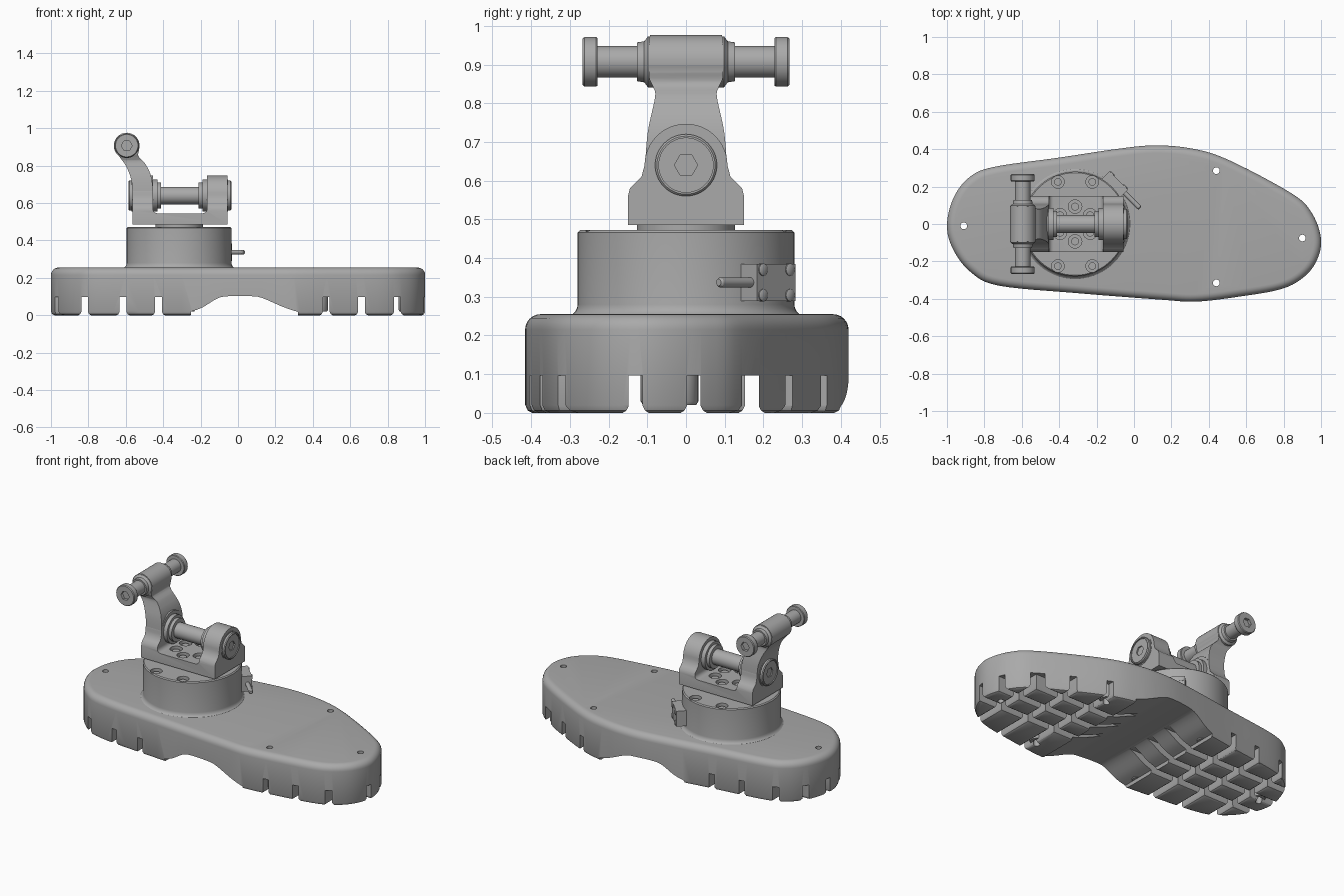
import bpy, bmesh, math
from math import pi, sin, cos, radians
from mathutils import Vector, Matrix

cube = bpy.data.objects.get("Cube")
if cube:
    bpy.data.objects.remove(cube)

grey = bpy.data.materials.new("matte grey")
grey.use_nodes = True
GREY = (0.4, 0.4, 0.4, 1)
grey.diffuse_color = GREY
grey.node_tree.nodes["Principled BSDF"].inputs["Base Color"].default_value = GREY


def make(name, bm):
    """Turn a bmesh into a linked object."""
    bmesh.ops.recalc_face_normals(bm, faces=bm.faces)
    mesh = bpy.data.meshes.new(name)
    bm.to_mesh(mesh)
    bm.free()
    mesh.materials.append(grey)
    obj = bpy.data.objects.new(name, mesh)
    bpy.context.collection.objects.link(obj)
    return obj


def loft(name, rings):
    """Skin a stack of equal rings and cap both ends."""
    bm = bmesh.new()
    loops = [[bm.verts.new(p) for p in ring] for ring in rings]
    n = len(loops[0])
    for a, b in zip(loops, loops[1:]):
        for i in range(n):
            j = (i + 1) % n
            bm.faces.new((a[i], a[j], b[j], b[i]))
    bm.faces.new(loops[0])
    bm.faces.new(loops[-1])
    return make(name, bm)


def prism(name, pts, axis, lo, hi):
    """Extrude a (x, z) profile along Y or a (y, z) profile along X."""
    def place(p, t):
        return (p[0], t, p[1]) if axis == "Y" else (t, p[0], p[1])
    return loft(name, [[place(p, t) for p in pts] for t in (lo, hi)])


def turned(name, profile, origin, direction=(0, 0, 1), sides=48):
    """Turn (distance, radius) pairs around an axis."""
    rot = Vector(direction).to_track_quat("Z", "Y")
    rings = [[Vector(origin) + rot @ Vector((r * cos(2 * pi * i / sides), r * sin(2 * pi * i / sides), t))
              for i in range(sides)] for t, r in profile]
    return loft(name, rings)


def boolean(obj, cutters, operation="DIFFERENCE"):
    """Apply each cutter in turn and remove it."""
    for cutter in cutters:
        mod = obj.modifiers.new("cut", "BOOLEAN")
        mod.operation, mod.solver, mod.object = operation, "EXACT", cutter
        cutter.hide_render = True
        graph = bpy.context.evaluated_depsgraph_get()
        mesh = bpy.data.meshes.new_from_object(obj.evaluated_get(graph))
        obj.modifiers.clear()
        obj.data = mesh
        bpy.data.objects.remove(cutter)
    return obj


def spline(pts, steps=6, closed=True):
    """Catmull-Rom curve through the points."""
    pts = [Vector(p) for p in pts]
    n, out = len(pts), []
    for i in range(n if closed else n - 1):
        if closed:
            a, b, c, d = (pts[(i + k) % n] for k in (-1, 0, 1, 2))
        else:
            a, b, c, d = (pts[min(max(i + k, 0), n - 1)] for k in (-1, 0, 1, 2))
        for s in range(steps):
            t = s / steps
            out.append(b + (c - a) * t / 2 + (2 * a - 5 * b + 4 * c - d) * t * t / 2
                       + (3 * b - a - 3 * c + d) * t ** 3 / 2)
    return out if closed else out + [pts[-1]]


def arc(cx, cz, r, start, end, steps=12):
    return [(cx + r * cos(radians(start + (end - start) * i / steps)),
             cz + r * sin(radians(start + (end - start) * i / steps))) for i in range(steps + 1)]


# Sole: rounded slab lofted from an outline
outline = spline([(-1, -.01), (-.965, .14), (-.88, .25), (-.75, .305), (-.4, .355), (-.1, .4), (.1, .42),
                  (.3, .405), (.5, .345), (.84, .165), (.95, .06), (1, -.08), (.975, -.2), (.9, -.29),
                  (.78, -.35), (.55, -.39), (.33, -.415), (.15, -.405), (-.3, -.37), (-.72, -.33),
                  (-.87, -.26), (-.965, -.14)])


def inset_ring(d, z):
    ring = []
    for i, p in enumerate(outline):
        t = (outline[(i + 1) % len(outline)] - outline[i - 1]).normalized()
        ring.append((p.x + t.y * d, p.y - t.x * d, z))
    return ring


edge = [(.018, 0), (.006, .006), (0, .02)]
edge += [(.04 - .04 * cos(radians(a)), .215 + .04 * sin(radians(a))) for a in range(0, 91, 15)]
sole = loft("sole", [inset_ring(d, z) for d, z in edge])

# Tread grooves, arch and screw holes
def groove(at):
    half = [(.018, .097), (.018, .018), (.024, .006), (.034, 0), (.034, -.05)]
    return [(at + w, z) for w, z in half] + [(at - w, z) for w, z in reversed(half)]


cutters = [prism("groove_cutter", groove(x), "Y", -.6, .6) for x in (-.82, -.615, -.425, .472, .66, .852)]
cutters += [prism("groove_cutter", groove(y), "X", -1.2, 1.2) for y in (-.13, .02, .17)]
arch = spline([(-.25, .02), (-.19, .042), (-.11, .09), (-.05, .102), (.07, .102), (.13, .092),
               (.24, .045), (.32, .018)], 5, False)
cutters.append(prism("arch_cutter", [(-.26, -.05)] + arch + [(.32, -.05)], "Y", -.6, .6))
screws = [(-.91, -.01), (.44, .285), (.9, -.075), (.44, -.315)]
cutters += [turned("hole_cutter", [(-.1, .018), (.4, .018)], (x, y, 0), sides=20) for x, y in screws]
boolean(sole, cutters)

# Bosses under the sole
for x, y in screws:
    boss = turned("screw_boss", [(.02, .036), (.03, .042), (.12, .042)], (x, y, 0), sides=24)
    boolean(boss, [turned("hole_cutter", [(-.1, .018), (.4, .018)], (x, y, 0), sides=20)])
for y in (-.28, .28):
    turned("arch_boss", [(.02, .036), (.03, .042), (.12, .042)], (-.27, y, 0), sides=24)

# Ankle drum with a flared foot and bolt pockets
AX = -.315
flare = [(.25 + .03 - .03 * sin(radians(a)), .31 - .03 * cos(radians(a))) for a in range(90, -1, -18)]
drum = turned("ankle_drum", flare + [(.466, .28), (.472, .274)], (AX, 0, 0), sides=72)
pockets = [(AX + sx * .092, sy * .225) for sx in (-1, 1) for sy in (-1, 1)]
boolean(drum, [turned("pocket_cutter", [(.44, .034), (.5, .034)], (x, y, 0), sides=24) for x, y in pockets])
for x, y in pockets:
    turned("drum_bolt", [(.43, .02), (.46, .02)], (x, y, 0), sides=20)
turned("swivel_plate", [(.46, .127), (.49, .127)], (AX, 0, 0))

# Fork: U-shaped side profile trimmed by the lug silhouette
PZ = .64
u_shape = [(-.565, .485), (-.055, .485), (-.055, .75), (-.165, .75)]
u_shape += arc(-.19, .57, .025, 0, -90, 6) + arc(-.43, .57, .025, -90, -180, 6) + [(-.455, .75), (-.565, .75)]
fork = prism("fork", u_shape, "Y", -.2, .2)
side = [(.15, .48), (.15, .56), (.145, .58), (.13, .595), (.115, .61)]
lug = side + arc(0, PZ, .107, 0, 180, 24) + [(-y, z) for y, z in reversed(side)]
boolean(fork, [prism("lug_trim", lug, "X", -1, 1)], "INTERSECT")
bolts = [(AX + .093 * cos(radians(a)), .093 * sin(radians(a))) for a in range(30, 390, 60)]
boolean(fork, [turned("pocket_cutter", [(.515, .036), (.6, .036)], (x, y, 0), sides=24) for x, y in bolts])
for x, y in bolts:
    turned("fork_bolt", [(.5, .021), (.535, .021)], (x, y, 0), sides=20)

# Arm: curved side profile trimmed by its waisted front silhouette
HX, HZ = -.595, .907
outer = spline([(-.565, .6), (-.566, .69), (-.575, .74), (-.6, .8), (-.642, .858)], 5, False)
inner = spline([(-.53, .88), (-.532, .85), (-.5, .815), (-.47, .76), (-.456, .69), (-.455, .6)], 5, False)
arm = prism("arm", list(outer) + arc(HX, HZ, .069, 220, -20, 20) + list(inner), "Y", -.2, .2)
waist = spline([(.106, .59), (.105, .65), (.098, .73), (.08, .815), (.084, .84), (.095, .865), (.096, .9)], 5, False)
waist += [Vector((.096, .965)), Vector((.088, .99))]
boolean(arm, [prism("waist_trim", list(waist) + [(-p.x, p.y) for p in reversed(waist)], "X", -1, 1)], "INTERSECT")

# Crossbar: collar, pin and flanged head on each side, with a hex socket
for s in (-1, 1):
    end = turned("crossbar_end", [(.05, .066), (.098, .066), (.108, .053), (.127, .05), (.127, .041), (.228, .041),
                                  (.228, .061), (.232, .064), (.262, .064), (.267, .06)],
                 (HX, 0, HZ), (0, s, 0))
    boolean(end, [turned("socket_cutter", [(.25, .029), (.3, .029)], (HX, 0, HZ), (0, s, 0), 6)])

# Pivot axle with collared hex ends
turned("axle_shaft", [(-.47, .047), (-.16, .047)], (0, 0, PZ), (1, 0, 0))
for s in (-1, 1):
    mid = -.311
    collar = turned("axle_collar", [(.12, .086), (.258, .086), (.258, .08), (.27, .08), (.275, .075)],
                    (mid, 0, PZ), (s, 0, 0))
    boolean(collar, [turned("socket_cutter", [(.262, .03), (.3, .03)], (mid, 0, PZ), (s, 0, 0), 6),
                     turned("rim_cutter", [(.269, .07), (.3, .07)], (mid, 0, PZ), (s, 0, 0))])
    turned("spacer", [(.1, .07), (.15, .07)], (mid, 0, PZ), (s, 0, 0))

# Sensor block on the drum, facing diagonally, with a cable stub and screws
out, along = Vector((1, 1, 0)).normalized(), Vector((1, -1, 0)).normalized()
centre = Vector((AX, 0, .337)) + out * .3
bm = bmesh.new()
bmesh.ops.create_cube(bm, size=1, matrix=Matrix.Translation(centre) @ Matrix.Rotation(pi / 4, 4, "Z")
                      @ Matrix.Diagonal((.06, .14, .096, 1)))
make("sensor_block", bm)
turned("cable_stub", [(.06, .013), (.18, .013), (.186, .009)], centre + out * .005, along, 16)
for a in (-.049, .049):
    for z in (-.033, .033):
        turned("sensor_screw", [(.02, .016), (.033, .016), (.036, .011)],
               centre + along * a + Vector((0, 0, z)), out, 16)

# Smooth shading with crisp edges
for obj in bpy.context.scene.objects:
    obj.select_set(obj.type == "MESH" and obj.data.materials.get("matte grey") is not None)
bpy.context.view_layer.objects.active = sole
bpy.ops.object.shade_smooth_by_angle(angle=radians(32))
